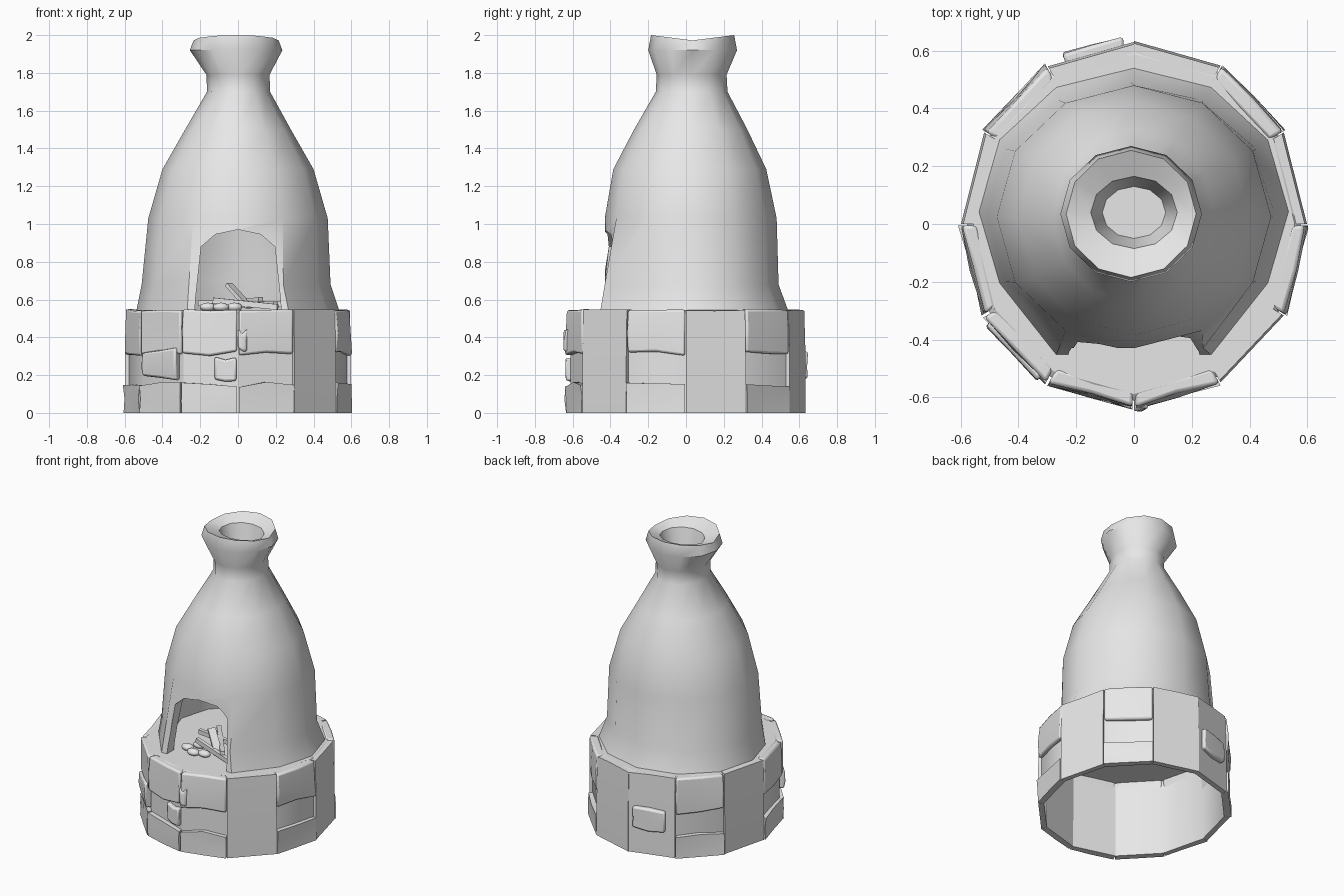
import bpy, bmesh, random
from math import sin, cos, radians, pi
from mathutils import Vector

random.seed(4)
if "Cube" in bpy.data.objects:
    bpy.data.objects.remove(bpy.data.objects["Cube"])

clay = bpy.data.materials.new("grey_clay")
clay.use_nodes = True
GREY = (0.8, 0.8, 0.8, 1)
clay.diffuse_color = GREY
clay.node_tree.nodes["Principled BSDF"].inputs["Base Color"].default_value = GREY

SIDES = 12


def finish(name, bm, angle=40):
    bmesh.ops.recalc_face_normals(bm, faces=bm.faces)
    mesh = bpy.data.meshes.new(name)
    bm.to_mesh(mesh)
    bm.free()
    mesh.materials.append(clay)
    obj = bpy.data.objects.new(name, mesh)
    bpy.context.collection.objects.link(obj)
    smooth(obj, angle)
    return obj


def select(obj):
    bpy.ops.object.select_all(action='DESELECT')
    obj.select_set(True)
    bpy.context.view_layer.objects.active = obj


def smooth(obj, angle):
    select(obj)
    bpy.ops.object.shade_smooth_by_angle(angle=radians(angle))


def loft(name, rings, angle=40):
    """Skin a closed solid over rings of points."""
    bm = bmesh.new()
    loops = [[bm.verts.new(p) for p in ring] for ring in rings]
    for a, b in zip(loops, loops[1:]):
        n = len(a)
        for i in range(n):
            j = (i + 1) % n
            bm.faces.new((a[i], a[j], b[j], b[i]))
    bm.faces.new(loops[0])
    bm.faces.new(loops[-1])
    return finish(name, bm, angle)


def oval(z, cx, cy, rx, ry, flat=False, wave=0):
    pts = []
    for i in range(SIDES):
        a = 2 * pi * i / SIDES
        y = cy + ry * sin(a)
        if flat and i in (8, 9, 10):      # flattened front wall
            y = cy - ry
        pts.append((cx + rx * cos(a), y, z + wave * abs(sin(a))))
    return pts


def cut(target, cutter):
    select(target)
    mod = target.modifiers.new("cut", 'BOOLEAN')
    mod.operation = 'DIFFERENCE'
    mod.solver = 'EXACT'
    mod.object = cutter
    bpy.ops.object.modifier_apply(modifier=mod.name)
    bpy.data.objects.remove(cutter)


# Clay dome with pinched neck, flared lip and flue pocket
dome = loft("dome", [
    oval(0.53, 0, 0.045, 0.54, 0.50, True),
    oval(0.68, -0.01, 0.03, 0.50, 0.46, True),
    oval(1.03, 0, 0.025, 0.475, 0.455),
    oval(1.29, 0, 0.02, 0.40, 0.405),
    oval(1.50, 0, 0.025, 0.28, 0.30),
    oval(1.70, 0.003, 0.03, 0.167, 0.19),
    oval(1.79, 0, 0.03, 0.167, 0.185),
    oval(1.92, -0.01, 0.035, 0.245, 0.235),
    oval(1.972, -0.01, 0.035, 0.225, 0.22, wave=0.028),
    oval(1.95, 0, 0.04, 0.15, 0.125, wave=0.01),
    oval(1.80, 0, 0.04, 0.11, 0.09)])

# Hollow fire chamber and arched door opening
chamber = loft("chamber_cutter", [
    oval(0.50, 0, 0.04, 0.46, 0.42, True),
    oval(0.70, 0, 0.03, 0.44, 0.39, True),
    oval(1.03, 0, 0.03, 0.40, 0.37),
    oval(1.25, 0, 0.03, 0.30, 0.30),
    oval(1.40, 0, 0.03, 0.15, 0.15)])
half_arch = [(0.23, 0.50), (0.225, 0.6), (0.195, 0.88), (0.12, 0.945)]
arch = half_arch + [(0, 0.97)] + [(-x, z) for x, z in reversed(half_arch)]
door = loft("door_cutter", [[(x, y, z) for x, z in arch] for y in (-0.8, -0.1)])
cut(dome, chamber)
cut(dome, door)
smooth(dome, 45)


# Stone base: hollow ring closed by the hearth floor
def rim_point(i, t, s):
    """Point along side i of the twelve-sided base, scaled by s."""
    corner = [Vector((0.605 * cos(radians(30 * k)), 0.64 * sin(radians(30 * k))))
              for k in (i, i + 1)]
    return corner[0].lerp(corner[1], t) * s


profile = [(0.02, 0.52), (0.92, 0.52), (0.93, 0), (0.955, 0),
           (0.955, 0.53), (0.92, 0.545), (0.02, 0.545)]
loft("base_wall", [[(*rim_point(i, 0, s), z) for i in range(SIDES)]
                   for s, z in profile], 30)


# Irregular masonry blocks set into the wall
def stone(i, z0, z1, t0=0.015, t1=0.985, out=1.0):
    bm = bmesh.new()
    jig = lambda r: random.uniform(-r, r)
    full = z1 - z0 > 0.4
    grid = []
    for z in (z0, (z0 + z1) / 2, z1):
        row = []
        for t in (t0, (t0 + t1) / 2, t1):
            edge = z + (jig(0.018) if 0.01 < z < 0.5 else jig(0.005) if z > 0 else 0)
            s = out + (0 if full else jig(0.01))
            if z == z1 and z1 > 0.5:
                s -= 0.012
            row.append((t, s, edge))
        grid.append(row)
    front = [[bm.verts.new((*rim_point(i, t, s), z)) for t, s, z in r] for r in grid]
    back = [[bm.verts.new((*rim_point(i, t, 0.935 if z < 0.5 else 0.90), z))
             for t, s, z in r] for r in grid]
    for r in range(2):
        for c in range(2):
            for g in (front, back):
                bm.faces.new((g[r][c], g[r][c + 1], g[r + 1][c + 1], g[r + 1][c]))
    for k in range(2):
        for e in (0, 2):
            bm.faces.new((front[e][k], front[e][k + 1], back[e][k + 1], back[e][k]))
            bm.faces.new((front[k][e], front[k + 1][e], back[k + 1][e], back[k][e]))
    obj = finish(f"base_stone_{i}_{int(z0 * 100)}", bm, 40)
    if z0 > 0:
        mod = obj.modifiers.new("soft_edges", 'BEVEL')
        mod.width, mod.segments, mod.limit_method = 0.012, 2, 'ANGLE'
        mod.angle_limit = radians(40)


for side in (0, 2, 5, 10):                 # plain full-height panels
    stone(side, 0, 0.545, 0, 1, 0.99)
for side in (1, 4, 6, 7, 8, 9, 11):        # upper and lower courses
    stone(side, 0.31, 0.545)
    stone(side, 0, 0.15)
stone(3, 0, 0.545, 0, 1, 0.985)
stone(3, 0.18, 0.33, 0.12, 0.8, 1.03)
stone(7, 0.18, 0.33, 0.1, 0.9, 1.02)
stone(8, 0.16, 0.29, 0.58, 0.97, 1.0)
stone(9, 0.33, 0.43, 0.0, 0.16, 1.02)


# Firewood and pebbles in the hearth
def stick(name, a, b, width, depth):
    a, b = Vector(a), Vector(b)
    bpy.ops.mesh.primitive_cube_add(size=1, location=(a + b) / 2)
    obj = bpy.context.object
    obj.name = name
    obj.scale = (width, depth, (b - a).length)
    obj.rotation_euler = (b - a).to_track_quat('Z', 'Y').to_euler()
    obj.data.materials.append(clay)


stick("leaning_stick", (-0.05, -0.22, 0.68), (0.06, -0.30, 0.56), 0.05, 0.02)
stick("long_stick", (-0.21, -0.12, 0.58), (0.23, -0.16, 0.575), 0.025, 0.03)
stick("cross_stick", (-0.13, -0.26, 0.595), (0.21, -0.36, 0.56), 0.025, 0.03)
stick("back_stick", (-0.16, 0.02, 0.565), (0.12, -0.34, 0.60), 0.03, 0.025)
stick("side_stick", (0.0, -0.05, 0.57), (0.20, -0.30, 0.575), 0.03, 0.03)

for k, (x, y) in enumerate([(-0.16, -0.32), (-0.09, -0.36), (-0.02, -0.34), (-0.12, -0.25)]):
    bpy.ops.mesh.primitive_ico_sphere_add(subdivisions=2, radius=0.04, location=(x, y, 0.56))
    pebble = bpy.context.object
    pebble.name = f"pebble_{k}"
    pebble.scale = (1.1, 0.8, 0.6)
    pebble.data.materials.append(clay)
    smooth(pebble, 60)
